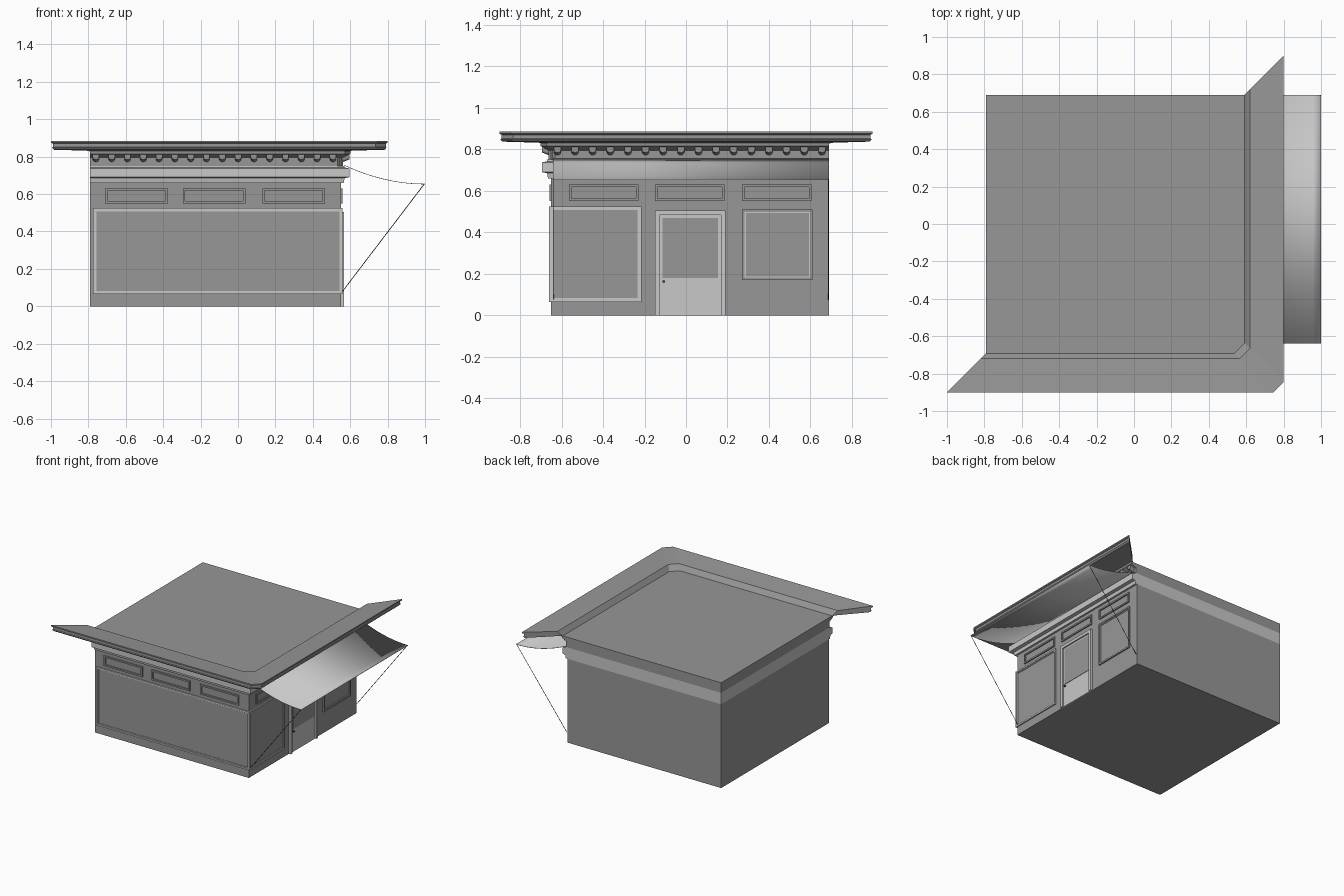
import bpy, bmesh, math
from mathutils import Vector

cube = bpy.data.objects.get("Cube")
if cube:
    bpy.data.objects.remove(cube, do_unlink=True)

# Main wall planes
LEFT, RIGHT, FRONT, BACK = -0.79, 0.55, -0.65, 0.69


def material(name, value):
    m = bpy.data.materials.new(name)
    m.use_nodes = True
    color = (value, value, value, 1)
    m.diffuse_color = color
    m.node_tree.nodes["Principled BSDF"].inputs["Base Color"].default_value = color
    return m


GREY = material("mid grey", 0.31)
LIGHT = material("light grey", 0.58)
DARK = material("dark metal", 0.06)


def finish(name, bm, mat, smooth=False):
    bmesh.ops.recalc_face_normals(bm, faces=bm.faces)
    mesh = bpy.data.meshes.new(name)
    bm.to_mesh(mesh)
    bm.free()
    mesh.materials.append(mat)
    ob = bpy.data.objects.new(name, mesh)
    bpy.context.collection.objects.link(ob)
    if smooth:
        mesh.polygons.foreach_set("use_smooth", [True] * len(mesh.polygons))
    return ob


def add_box(bm, lo, hi):
    lo, hi = Vector(lo), Vector(hi)
    verts = bmesh.ops.create_cube(bm, size=1)["verts"]
    for v in verts:
        v.co = Vector([(lo[i] + hi[i]) / 2 + v.co[i] * (hi[i] - lo[i]) for i in range(3)])


def box(name, lo, hi, mat):
    bm = bmesh.new()
    add_box(bm, lo, hi)
    return finish(name, bm, mat)


def place(side, u, out, z):
    """Point on the front or right facade: along, outward, up."""
    if side == "front":
        return Vector((u, FRONT - out, z))
    return Vector((RIGHT + out, u, z))


def facade_box(bm, side, u0, u1, z0, z1, depth, start=-0.005):
    a, b = place(side, u0, start, z0), place(side, u1, depth, z1)
    add_box(bm, [min(p) for p in zip(a, b)], [max(p) for p in zip(a, b)])


def frame(name, side, u0, u1, z0, z1, width, depth, mat):
    bm = bmesh.new()
    facade_box(bm, side, u0, u0 + width, z0, z1, depth)
    facade_box(bm, side, u1 - width, u1, z0, z1, depth)
    facade_box(bm, side, u0 + width, u1 - width, z0, z0 + width, depth)
    facade_box(bm, side, u0 + width, u1 - width, z1 - width, z1, depth)
    return finish(name, bm, mat)


def panel(name, side, u0, u1, z0, z1, depth, mat):
    bm = bmesh.new()
    facade_box(bm, side, u0, u1, z0, z1, depth)
    return finish(name, bm, mat)


def sweep(name, profile, mat, chamfer=0.0, flare=0.0):
    """Run an (outward, up) profile along the front and right facades."""
    bm = bmesh.new()
    rings = []
    for o, z in profile:
        f = flare * (o - 0.04)
        pts = [(LEFT - f, FRONT - o)]
        if chamfer:
            pts += [(RIGHT + o - chamfer, FRONT - o), (RIGHT + o, FRONT - o + chamfer)]
        else:
            pts += [(RIGHT + o, FRONT - o)]
        pts += [(RIGHT + o, BACK + f)]
        rings.append([bm.verts.new((x, y, z)) for x, y in pts])
    for i, a in enumerate(rings):
        b = rings[(i + 1) % len(rings)]
        for k in range(len(a) - 1):
            bm.faces.new((a[k], a[k + 1], b[k + 1], b[k]))
    bm.faces.new([r[0] for r in rings])
    bm.faces.new([r[-1] for r in rings])
    return finish(name, bm, mat)


def rod(name, a, b, radius, mat):
    a, b = Vector(a), Vector(b)
    bm = bmesh.new()
    bmesh.ops.create_cone(bm, cap_ends=True, segments=6, radius1=radius,
                          radius2=radius, depth=(b - a).length)
    turn = (b - a).to_track_quat("Z", "Y")
    for v in bm.verts:
        v.co = turn @ v.co + (a + b) / 2
    return finish(name, bm, mat)


# Building core in stacked layers
box("walls", (LEFT, FRONT, 0), (RIGHT, BACK, 0.66), GREY)
box("fascia_core", (LEFT, FRONT, 0.66), (RIGHT, BACK, 0.75), LIGHT)
box("roof_deck", (LEFT, FRONT, 0.75), (RIGHT, BACK, 0.83), GREY)

# Fascia, cornice and flared eave
sweep("fascia_moulding", [(-0.01, 0.66), (0.015, 0.66), (0.02, 0.685), (0.045, 0.69),
                          (0.045, 0.737), (0.02, 0.742), (0.02, 0.75), (-0.01, 0.75)], LIGHT)
sweep("cornice", [(-0.01, 0.75), (0.012, 0.75), (0.012, 0.795), (0.04, 0.81),
                  (0.05, 0.815), (0.052, 0.83), (-0.01, 0.83)], GREY, chamfer=0.03)
sweep("eave", [(0.04, 0.828), (0.07, 0.868), (0.25, 0.885), (0.25, 0.875), (0.24, 0.87),
               (0.24, 0.852), (0.245, 0.848), (0.235, 0.837), (0.06, 0.832)],
      GREY, chamfer=0.055, flare=1.0)


# Rounded brackets under the cornice
def brackets(name, side, first, count, step):
    bm = bmesh.new()
    half, top, mid = 0.017, 0.812, 0.784
    outline = [(-half, top)]
    for i in range(7):
        t = math.pi * (1 + i / 6)
        outline.append((half * math.cos(t), mid + half * math.sin(t)))
    outline.append((half, top))
    for n in range(count):
        u = first + n * step
        back = [bm.verts.new(place(side, u + x, 0, z)) for x, z in outline]
        face = [bm.verts.new(place(side, u + x, 0.045, top - (top - z) * 0.6))
                for x, z in outline]
        bm.faces.new(face)
        for i in range(len(outline)):
            j = (i + 1) % len(outline)
            bm.faces.new((back[i], back[j], face[j], face[i]))
    return finish(name, bm, GREY)


brackets("front_brackets", "front", -0.76, 16, 0.0845)
brackets("right_brackets", "right", -0.62, 16, 0.085)

# Transom panels above the windows
for side, starts in (("front", (-0.71, -0.295, 0.13)), ("right", (-0.565, -0.15, 0.27))):
    for n, u in enumerate(starts):
        frame(f"{side}_transom_{n + 1}", side, u, u + 0.335, 0.55, 0.63, 0.012, 0.009, GREY)

# Display windows: outer frame with a thin inner bead
windows = [("front_window", "front", -0.775, 0.56, 0.065, 0.525),
           ("corner_window", "right", -0.66, -0.215, 0.065, 0.525),
           ("small_window", "right", 0.27, 0.61, 0.17, 0.51)]
for name, side, u0, u1, z0, z1 in windows:
    small = name == "small_window"
    frame(name + "_frame", side, u0, u1, z0, z1, 0.012, 0.01, GREY if small else LIGHT)
    frame(name + "_bead", side, u0 + 0.012, u1 - 0.012, z0 + 0.012, z1 - 0.012,
          0.006, 0.004, LIGHT)

# Door
bm = bmesh.new()
for u0, u1, z0, z1 in ((-0.15, -0.128, 0, 0.505), (0.168, 0.19, 0, 0.505),
                       (-0.128, 0.168, 0.483, 0.505)):
    facade_box(bm, "right", u0, u1, z0, z1, 0.016)
finish("door_casing", bm, LIGHT)
panel("door_leaf", "right", -0.128, 0.168, 0, 0.483, 0.005, LIGHT)
panel("door_glass", "right", -0.114, 0.154, 0.18, 0.47, 0.008, GREY)
rod("door_knob", place("right", -0.107, 0.004, 0.163),
    place("right", -0.107, 0.018, 0.163), 0.007, DARK)

# Curved awning with stay rods
Y0, Y1 = -0.64, 0.69
bm = bmesh.new()
rows = []
for i in range(11):
    t = i / 10
    x, z = 0.57 + 0.43 * t, 0.655 + 0.1 * (1 - t) ** 2
    rows.append([bm.verts.new((x, y, z)) for y in (Y0, Y1)])
for a, b in zip(rows, rows[1:]):
    bm.faces.new((a[0], b[0], b[1], a[1]))
awning = finish("awning", bm, LIGHT, smooth=True)
thick = awning.modifiers.new("thickness", "SOLIDIFY")
thick.thickness = 0.003
for name, y in (("front", Y0 + 0.003), ("back", Y1 - 0.003)):
    rod(f"awning_{name}_rod", (0.555, y, 0.075), (0.997, y, 0.655), 0.002, DARK)
